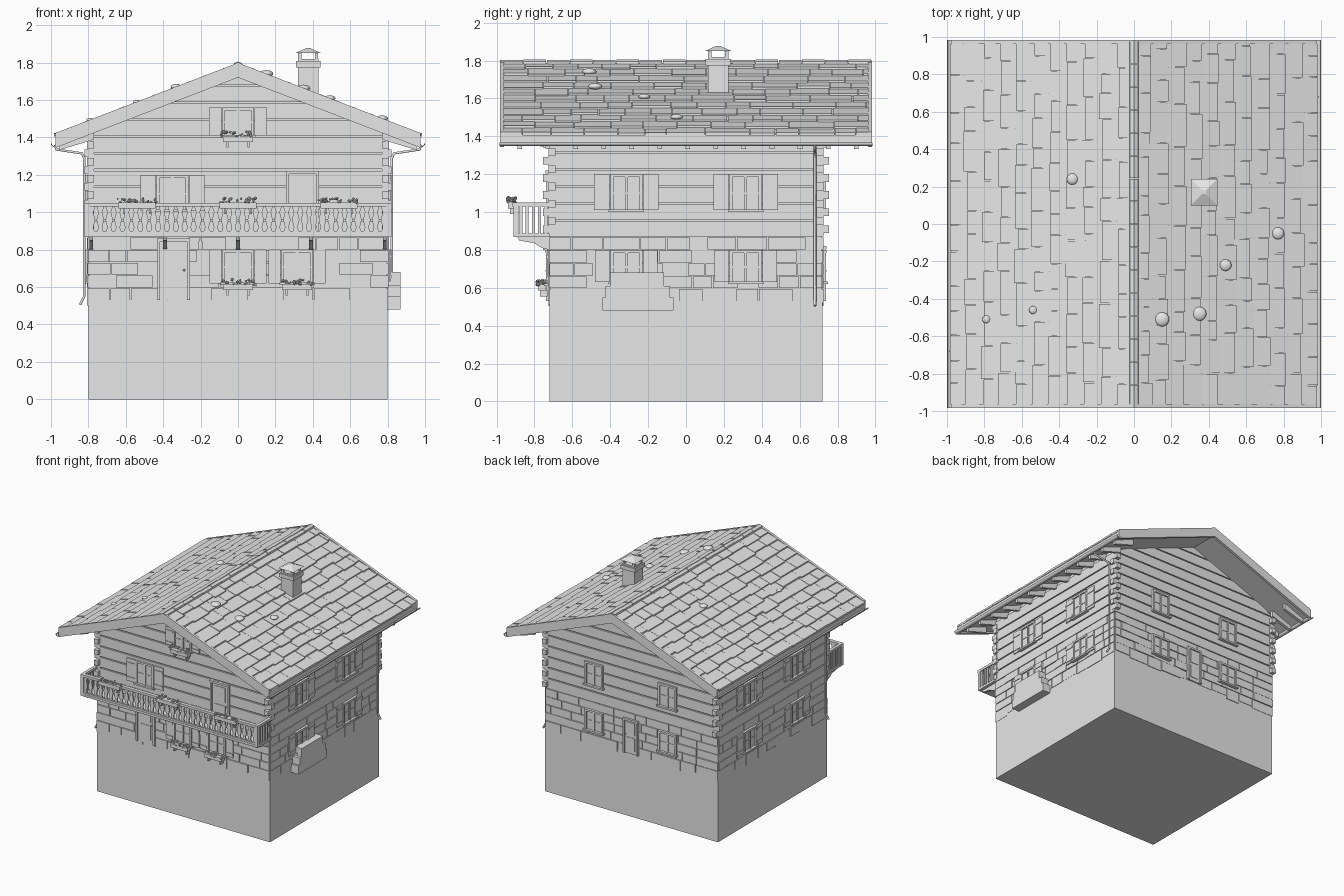
import bpy, bmesh, math, random
from mathutils import Matrix, Vector

random.seed(4)
cube = bpy.data.objects.get("Cube")
if cube:
    bpy.data.objects.remove(cube, do_unlink=True)

mat = bpy.data.materials.new("plain_grey")
mat.use_nodes = True
mat.diffuse_color = (0.8, 0.8, 0.8, 1)
mat.node_tree.nodes["Principled BSDF"].inputs["Base Color"].default_value = (0.8, 0.8, 0.8, 1)

HX, HY = 0.8, 0.72            # half width and half depth of the house
GROUND, FLOOR = 0.53, 0.87    # foot of the stone storey and of the log storey
PITCH = 0.09                  # log height and shingle row spacing
rnd = random.uniform

# Each wall maps (along, outward, up) to the model
WORLD = lambda u, d, z: (u, d, z)
FRONT = lambda u, d, z: (u, -HY - d, z)
BACK = lambda u, d, z: (u, HY + d, z)
EAST = lambda u, d, z: (HX + d, u, z)
WEST = lambda u, d, z: (-HX - d, u, z)
WALLS = ((FRONT, HX), (BACK, HX), (EAST, HY), (WEST, HY))

parts = {}


def part(name):
    if name not in parts:
        parts[name] = bmesh.new()
    return parts[name]


def prism(name, pts, a, b, to=WORLD):
    """Extrude an outline in (along, up) from outward a to b."""
    bm = part(name)
    ends = [[bm.verts.new(to(u, d, z)) for u, z in pts] for d in (a, b)]
    n = len(pts)
    for e in ends:
        bm.faces.new(e)
    for i in range(n):
        j = (i + 1) % n
        bm.faces.new((ends[0][i], ends[0][j], ends[1][j], ends[1][i]))


def box(name, u0, u1, d0, d1, z0, z1, to=WORLD):
    prism(name, [(u0, z0), (u1, z0), (u1, z1), (u0, z1)], d0, d1, to)


def ball(name, loc, r, flat=1.0, sub=1):
    m = Matrix.Translation(Vector(loc)) @ Matrix.Diagonal((1, 1, flat, 1))
    bmesh.ops.create_icosphere(part(name), subdivisions=sub, radius=r, matrix=m)


def roof_z(x):
    return 1.785 - 0.385 * abs(x)


def under_roof(z):
    return min(HX, (1.74 - z) / 0.385)


# Foundation and wall core
box("foundation", -HX, HX, -HY, HY, 0, GROUND)
ix, iy = HX - 0.005, HY - 0.005
prism("wall_core", [(-ix, GROUND), (ix, GROUND), (ix, 1.43), (0, 1.74), (-ix, 1.43)], -iy, iy)

# Stone storey
for wall, half in WALLS:
    for row in range(5):
        z = GROUND + row * 0.068
        u = -half
        while u < half - 0.01:
            v = min(u + rnd(0.09, 0.21), half)
            if half - v < 0.05:
                v = half
            low = z - (rnd(0, 0.03) if row == 0 else 0)
            box("stone_wall", u, v - 0.005, -0.006, rnd(0.001, 0.007), low, z + 0.063, wall)
            u = v

# Log storey, gables and crossing log ends
for wall, half in WALLS:
    z = FLOOR
    while z < (1.72 if half == HX else 1.40):
        top = min(z + PITCH - 0.009, 1.735 if half == HX else 1.43)
        w0, w1 = (under_roof(z), under_roof(top)) if half == HX else (half, half)
        prism("log_wall", [(-w0, z), (w0, z), (w1, top), (-w1, top)], -0.006, 0.005, wall)
        z += PITCH
for sx in (-1, 1):
    for sy in (-1, 1):
        for i in range(6):
            z = FLOOR + 0.02 + i * PITCH
            box("log_ends", sx * 0.77, sx * 0.807, sy * 0.70, sy * 0.755, z, z + 0.04)
            if i < 5:
                box("log_ends", sx * 0.77, sx * 0.82, sy * 0.69, sy * 0.727, z + 0.045, z + 0.085)


def flower_box(u, d, z, half, wall):
    box("flower_boxes", u - half, u + half, d, d + 0.04, z, z + 0.032, wall)
    for s in (-0.7, 0.7):
        v = u + s * half
        box("flower_box_brackets", v - 0.006, v + 0.006, d - 0.01, d + 0.03, z - 0.03, z, wall)
    for _ in range(int(half * 260)):
        p = wall(u + rnd(-1, 1) * half * 1.1, d + rnd(0, 0.045), z + rnd(0.028, 0.055))
        ball("flowers", p, rnd(0.006, 0.011))


def casing(name, u, z0, z1, half, wall, bottom=True):
    t = 0.016
    for s in (-1, 1):
        box(name, u + s * half, u + s * (half - t), 0, 0.02, z0, z1, wall)
    box(name, u - half, u + half, 0, 0.021, z1 - t, z1, wall)
    if bottom:
        box(name, u - half - 0.008, u + half + 0.008, 0, 0.03, z0, z0 + 0.014, wall)


def window(u, z0, z1, wall, shutters=0.0, flowers=False):
    half = 0.085
    casing("window_frames", u, z0, z1, half, wall)
    box("window_panes", u - half, u + half, 0, 0.009, z0, z1, wall)
    box("window_bars", u - 0.008, u + 0.008, 0, 0.017, z0, z1, wall)
    mid = (z0 + z1) / 2
    box("window_bars", u - half, u + half, 0, 0.013, mid - 0.004, mid + 0.004, wall)
    if shutters:
        for s in (-1, 1):
            a, b = u + s * (half + 0.003), u + s * (half + shutters)
            box("shutters", a, b, 0.006, 0.015, z0 + 0.01, z1, wall)
            for h in (0.2, 0.8):
                z = z0 + h * (z1 - z0)
                box("shutter_battens", a, b, 0.015, 0.02, z - 0.008, z + 0.008, wall)
    if flowers:
        flower_box(u, 0.022, z0 - 0.025, 0.08, wall)


def door(u, z0, z1, half, wall):
    casing("door_frames", u, z0, z1, half, wall, False)
    box("doors", u - half, u + half, 0, 0.01, z0, z1, wall)
    for a, b in ((0.1, 0.47), (0.55, 0.9)):
        box("door_panels", u - half * 0.55, u + half * 0.55, 0.01, 0.014,
            z0 + a * (z1 - z0), z0 + b * (z1 - z0), wall)
    ball("door_handles", wall(u + half * 0.65, 0.016, z0 + 0.16), 0.007)


# Windows and doors
window(0, 1.40, 1.56, FRONT, 0.07, True)
window(-0.35, 1.0, 1.2, FRONT, 0.085)
window(0, 0.61, 0.8, FRONT, 0.068, True)
window(0.315, 0.61, 0.8, FRONT, 0.068, True)
door(0.345, FLOOR, 1.22, 0.088, FRONT)
door(-0.345, GROUND, 0.86, 0.088, FRONT)
door(0, GROUND, 0.82, 0.07, BACK)
for u in (-0.34, 0.34):
    window(u, 1.0, 1.2, BACK)
    window(u, 0.62, 0.8, BACK)
for wall in (EAST, WEST):
    for u in (-0.315, 0.315):
        window(u, 1.0, 1.2, wall, 0.085)
        window(u, 0.62, 0.8, wall, 0.08)

# Lantern by the front door
box("lantern", -0.21, -0.19, 0.01, 0.035, 0.80, 0.845, FRONT)
box("lantern", -0.205, -0.195, 0, 0.03, 0.845, 0.86, FRONT)

# Balcony: floor, brackets, carved boards, rails, side bars
box("balcony_floor", -0.82, 0.82, 0, 0.19, FLOOR - 0.002, FLOOR + 0.016, FRONT)
side = lambda p, t, q: FRONT(t, p, q)
for x in (-0.785, -0.39, 0, 0.39, 0.785):
    prism("balcony_brackets", [(0, 0.80), (0.04, 0.81), (0.08, 0.835), (0.16, 0.85), (0.17, FLOOR), (0, FLOOR)],
          x - 0.01, x + 0.01, side)
carve = [(0.886, 0.02), (0.92, 0.01), (0.96, 0.02), (1.0, 0.01), (1.03, 0.02)]
for i in range(34):
    x = (i - 16.5) * 0.0475
    prism("balcony_boards", [(x + w, z) for z, w in carve] + [(x - w, z) for z, w in reversed(carve)],
          0.172, 0.182, FRONT)
box("balcony_rails", -0.82, 0.82, 0.165, 0.195, 1.03, 1.05, FRONT)
box("balcony_rails", -0.82, 0.82, 0.168, 0.187, 0.886, 0.9, FRONT)
for s in (-1, 1):
    box("balcony_rails", s * 0.795, s * 0.82, 0, 0.19, 1.03, 1.05, FRONT)
    box("balcony_rails", s * 0.795, s * 0.82, 0.165, 0.19, FLOOR, 1.05, FRONT)
    for i in range(5):
        d = 0.012 + i * 0.033
        box("balcony_side_bars", s * 0.802, s * 0.814, d, d + 0.016, 0.88, 1.04, FRONT)
for x in (-0.54, 0, 0.54):
    flower_box(x, 0.18, 1.02, 0.1, FRONT)

# Roof slabs, verge boards, rafters, gutters, downpipes, shingles
for s in (-1, 1):
    e = 0.975
    slope = lambda lo, hi: [(0, roof_z(0) + lo), (s * e, roof_z(e) + lo), (s * e, roof_z(e) + hi), (0, roof_z(0) + hi)]
    prism("roof_slabs", slope(-0.05, 0), -0.97, 0.97)
    for y in (-1, 1):
        prism("verge_boards", slope(-0.065, 0.014), y * 0.962, y * 0.983)
    for i in range(13):
        y = (i - 6) * 0.148 + 0.01
        prism("rafters", [(s * x, roof_z(x) - 0.05 + h) for x, h in ((0.77, 0), (0.955, 0), (0.955, -0.035), (0.77, -0.05))],
              y - 0.012, y + 0.012)
    arc = [math.pi * (1 + k / 8) for k in range(9)]
    ring = [(r * math.cos(a), r * math.sin(a)) for r, seq in ((0.02, arc), (0.016, arc[::-1])) for a in seq]
    prism("gutters", [(s * 0.98 + x, 1.368 + z) for x, z in ring], -0.985, 0.985)
    for row in range(11):
        y = -0.965
        while y < 0.96:
            y2 = min(y + rnd(0.1, 0.24), 0.965)
            x0 = max(row * PITCH - 0.01, 0)
            x1 = min((row + 1) * PITCH + rnd(-0.012, 0.012), 0.985)
            prism("shingles", [(s * x0, roof_z(x0) - 0.002), (s * x1, roof_z(x1) - 0.002),
                               (s * x1, roof_z(x1) + rnd(0.011, 0.016)), (s * x0, roof_z(x0) + 0.003)], y, y2 - 0.003)
            y = y2

    # Downpipe at one corner of each side
    curve = bpy.data.curves.new("downpipe", "CURVE")
    curve.dimensions = "3D"
    curve.bevel_depth = 0.008
    curve.bevel_resolution = 1
    curve.use_fill_caps = True
    path = [(0.98, 1.36), (0.97, 1.335), (0.835, 1.315), (0.822, 1.29), (0.822, 0.55), (0.845, 0.505)]
    line = curve.splines.new("POLY")
    line.points.add(len(path) - 1)
    for p, (x, z) in zip(line.points, path):
        p.co = (s * x, s * 0.68, z, 1)
    pipe = bpy.data.objects.new("left_downpipe" if s > 0 else "right_downpipe", curve)
    curve.materials.append(mat)
    bpy.context.collection.objects.link(pipe)
    bpy.ops.object.select_all(action="DESELECT")
    pipe.select_set(True)
    bpy.context.view_layer.objects.active = pipe
    bpy.ops.object.convert(target="MESH")

# Ridge caps
for i in range(16):
    y = -0.98 + i * 0.1225
    h = 1.803 + 0.003 * (i % 2)
    prism("ridge_caps", [(-0.025, 1.78), (0.025, 1.78), (0.022, h - 0.01), (0, h), (-0.022, h - 0.01)], y, y + 0.119)

# Weight stones on the roof
for x, y, r in ((-0.33, 0.24, 0.03), (-0.54, -0.46, 0.021), (-0.79, -0.51, 0.021), (0.15, -0.51, 0.038),
                (0.35, -0.48, 0.037), (0.49, -0.22, 0.031), (0.77, -0.05, 0.032)):
    ball("roof_stones", (x, y, roof_z(x) + 0.013), r, 0.5, 3)

# Chimney with collar, posts and hipped cap
cx, cy = 0.375, 0.17
sq = lambda name, r, z0, z1, x=cx, y=cy: box(name, x - r, x + r, y - r, y + r, z0, z1)
sq("chimney_stack", 0.055, 1.6, 1.82)
sq("chimney_collar", 0.066, 1.775, 1.808)
for a in (-1, 1):
    for b in (-1, 1):
        sq("chimney_posts", 0.009, 1.81, 1.852, cx + a * 0.045, cy + b * 0.045)
bmesh.ops.create_cone(part("chimney_cap"), cap_ends=True, segments=4, radius1=0.1, radius2=0.015, depth=0.027,
                      matrix=Matrix.Translation((cx, cy, 1.8635)) @ Matrix.Rotation(math.pi / 4, 4, "Z"))

# Stacked firewood against the side wall
for u0, u1, z0, z1 in ((-0.44, -0.065, 0.48, 0.55), (-0.425, -0.085, 0.55, 0.61), (-0.40, -0.115, 0.61, 0.68)):
    box("wood_stack", u0, u1, 0, 0.07, z0, z1, EAST)

# Turn every part into an object
for name, bm in parts.items():
    bmesh.ops.recalc_face_normals(bm, faces=bm.faces)
    mesh = bpy.data.meshes.new(name)
    bm.to_mesh(mesh)
    bm.free()
    mesh.materials.append(mat)
    if name == "roof_stones":
        mesh.shade_smooth()
    bpy.context.collection.objects.link(bpy.data.objects.new(name, mesh))
